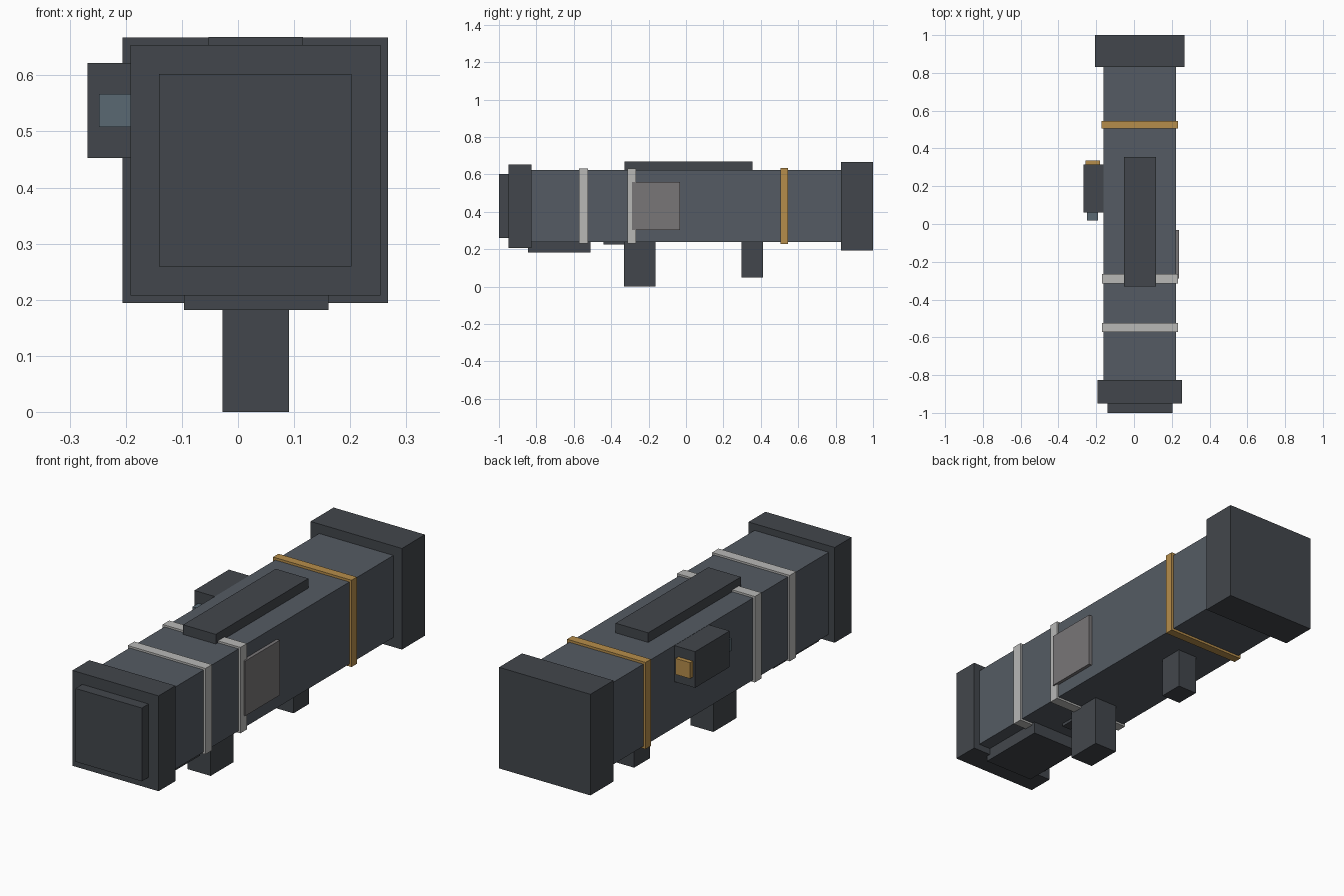
import bpy
import bmesh
from mathutils import Vector

if "Cube" in bpy.data.objects:
    bpy.data.objects.remove(bpy.data.objects["Cube"])


def material(name, rgb):
    m = bpy.data.materials.new(name)
    m.diffuse_color = (*rgb, 1)
    m.use_nodes = True
    m.node_tree.nodes["Principled BSDF"].inputs["Base Color"].default_value = m.diffuse_color
    return m


DARK = material("dark_grey", (0.055, 0.062, 0.072))
BODY = material("slate_grey", (0.09, 0.105, 0.125))
LIGHT = material("light_grey", (0.48, 0.48, 0.47))
PLATE = material("warm_grey", (0.19, 0.18, 0.185))
GOLD = material("amber", (0.47, 0.27, 0.07))
GLASS = material("blue_grey", (0.10, 0.14, 0.17))


def box(name, x, y, z, mat):
    """Axis-aligned box given as (min, max) per axis."""
    bm = bmesh.new()
    bmesh.ops.create_cube(bm, size=1)
    lo, hi = Vector((x[0], y[0], z[0])), Vector((x[1], y[1], z[1]))
    for v in bm.verts:
        v.co = (lo + hi) / 2 + v.co * (hi - lo)
    mesh = bpy.data.meshes.new(name)
    bm.to_mesh(mesh)
    bm.free()
    mesh.materials.append(mat)
    ob = bpy.data.objects.new(name, mesh)
    bpy.context.collection.objects.link(ob)
    return ob


CX, CZ = 0.031, 0.431  # tube axis


def section(name, y, width, mat):
    """Square section centred on the tube axis."""
    h = width / 2
    return box(name, (CX - h, CX + h), y, (CZ - h, CZ + h), mat)


# Tube with end blocks
section("tube", (-0.84, 0.84), 0.384, BODY)
section("rear_block", (0.83, 1.0), 0.473, DARK)
section("front_cap", (-0.95, -0.825), 0.446, DARK)
section("front_cover", (-1.0, -0.94), 0.343, DARK)

# Bands around the tube
for name, y, mat in (("front_band", -0.548, LIGHT), ("middle_band", -0.29, LIGHT)):
    section(name, (y - 0.024, y + 0.024), 0.402, mat)
section("rear_band", (0.505, 0.545), 0.406, GOLD)

# Top rail and underside housing
box("top_rail", (-0.053, 0.116), (-0.33, 0.355), (0.60, 0.668), DARK)
box("underside_housing", (-0.096, 0.161), (-0.845, -0.51), (0.182, 0.25), DARK)

# Grips and trigger
box("main_grip", (-0.028, 0.091), (-0.332, -0.162), (0, 0.25), DARK)
box("rear_grip", (-0.02, 0.08), (0.296, 0.412), (0.05, 0.25), DARK)
box("trigger", (0.008, 0.054), (-0.44, -0.32), (0.225, 0.25), DARK)

# Side plate on the right
box("side_plate", (0.215, 0.239), (-0.288, -0.032), (0.303, 0.56), PLATE)

# Sight on the left
box("sight_body", (-0.268, -0.16), (0.06, 0.315), (0.453, 0.622), DARK)
box("sight_eyepiece", (-0.248, -0.19), (0.018, 0.07), (0.508, 0.567), GLASS)
box("sight_lens", (-0.256, -0.18), (0.305, 0.335), (0.50, 0.575), GOLD)
